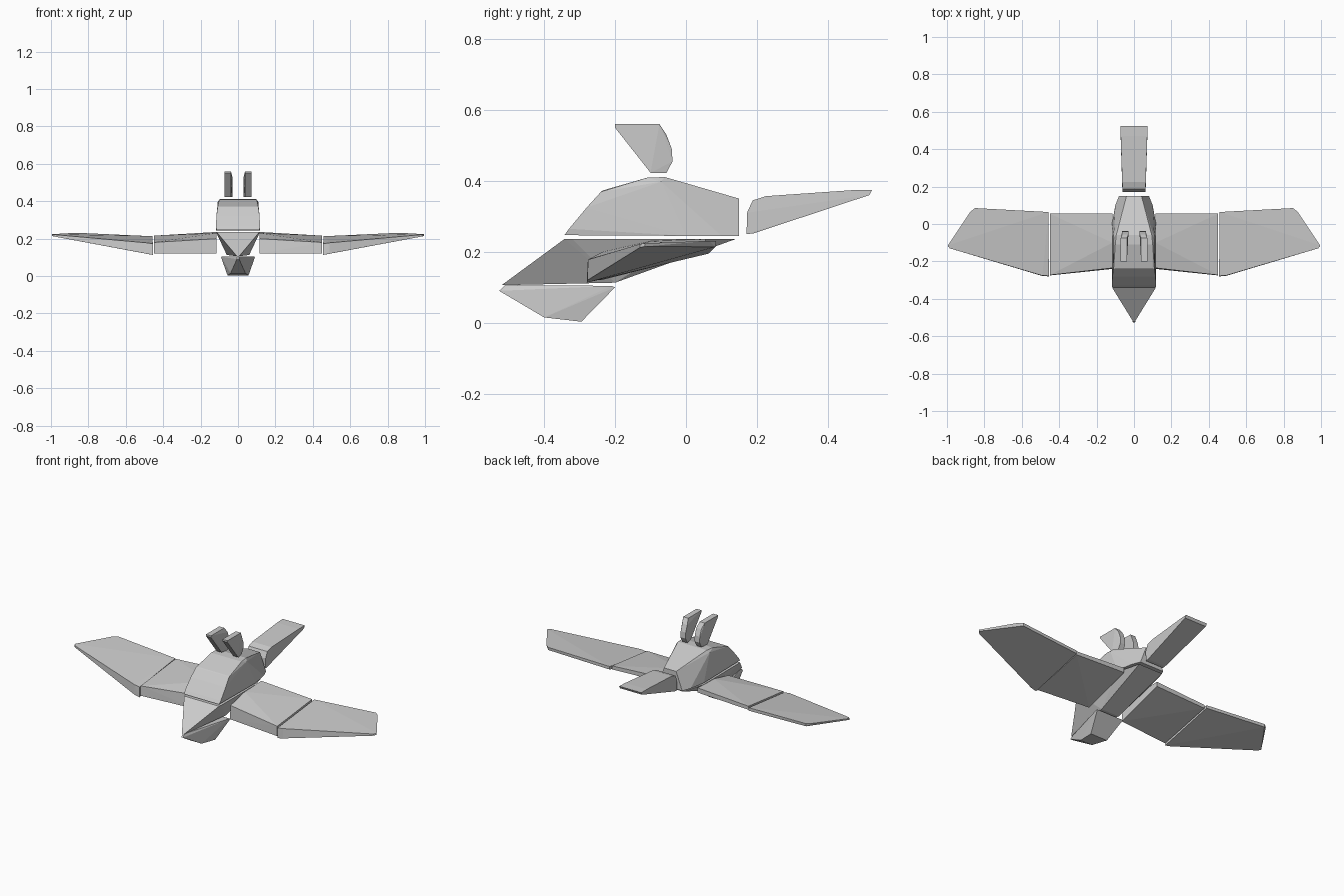
import bpy, bmesh
from math import radians


def hull(name, pts):
    """Faceted solid wrapped around a few corner points."""
    bm = bmesh.new()
    for p in pts:
        bm.verts.new(p)
    res = bmesh.ops.convex_hull(bm, input=bm.verts)
    loose = [v for v in bm.verts if not v.link_faces]
    bmesh.ops.delete(bm, geom=loose, context='VERTS')
    bmesh.ops.dissolve_limit(bm, angle_limit=radians(1), verts=bm.verts, edges=bm.edges)
    bmesh.ops.recalc_face_normals(bm, faces=bm.faces)
    me = bpy.data.meshes.new(name)
    bm.to_mesh(me)
    bm.free()
    ob = bpy.data.objects.new(name, me)
    bpy.context.collection.objects.link(ob)
    return ob


def sym(rows):
    """Rows of (half width, y, z) become left and right points."""
    return [(s * w, y, z) for w, y, z in rows for s in (-1, 1)]


def pair(name, pts):
    """Mirrored left and right copies."""
    for side, s in (("right", 1), ("left", -1)):
        hull(f"{name}_{side}", [(s * x, y, z) for x, y, z in pts])


# Domed back
hull("upper_body", sym([
    (.115, -.343, .247), (.118, -.33, .265), (.115, -.28, .325),
    (.109, -.24, .369), (.10, -.235, .373), (.10, -.11, .409),
    (.095, -.06, .411), (.108, -.07, .398), (.04, .15, .35),
    (.118, 0, .245), (.10, .10, .245), (.08, .15, .245)]))

# Belly running forward into the pointed upper bill
hull("belly_and_bill", sym([
    (.115, -.343, .236), (.118, -.32, .236), (.118, 0, .236),
    (.08, .14, .236), (.06, -.20, .113), (.006, -.52, .106)]))

# Lower bill
hull("lower_bill", sym([
    (.09, -.20, .10), (.006, -.527, .09), (.004, -.51, .106),
    (.088, -.21, .104), (.04, -.40, .015), (.056, -.295, .003)]))

# Tail
hull("tail", sym([
    (.06, .171, .25), (.062, .172, .31), (.062, .188, .345),
    (.063, .225, .357), (.071, .47, .374), (.073, .525, .375),
    (.073, .517, .36), (.06, .19, .252)]))

# Two crest feathers
crest = [(-.20, .56), (-.075, .56), (-.055, .53), (-.04, .49),
         (-.038, .455), (-.055, .423), (-.10, .423), (-.20, .55)]
pair("crest", [(x, y, z) for y, z in crest
               for x in ((.038, .071) if y < -.07 else (.03, .063))])

# Wings: inner panel, then swept outer panel
pair("inner_wing", [
    (.115, -.24, .12), (.115, -.235, .20), (.115, -.10, .23),
    (.115, .055, .236), (.115, .055, .208),
    (.45, -.275, .122), (.45, -.273, .18), (.45, .055, .216), (.45, .055, .195)])
pair("outer_wing", [
    (.455, -.28, .113), (.455, -.277, .173), (.49, -.276, .178),
    (.49, -.278, .12), (.458, .064, .213), (.458, .064, .195),
    (.85, .085, .231), (.85, .083, .214), (.875, .065, .231),
    (.995, -.115, .224), (.995, -.117, .215), (.985, -.13, .222),
    (.985, -.13, .212)])
